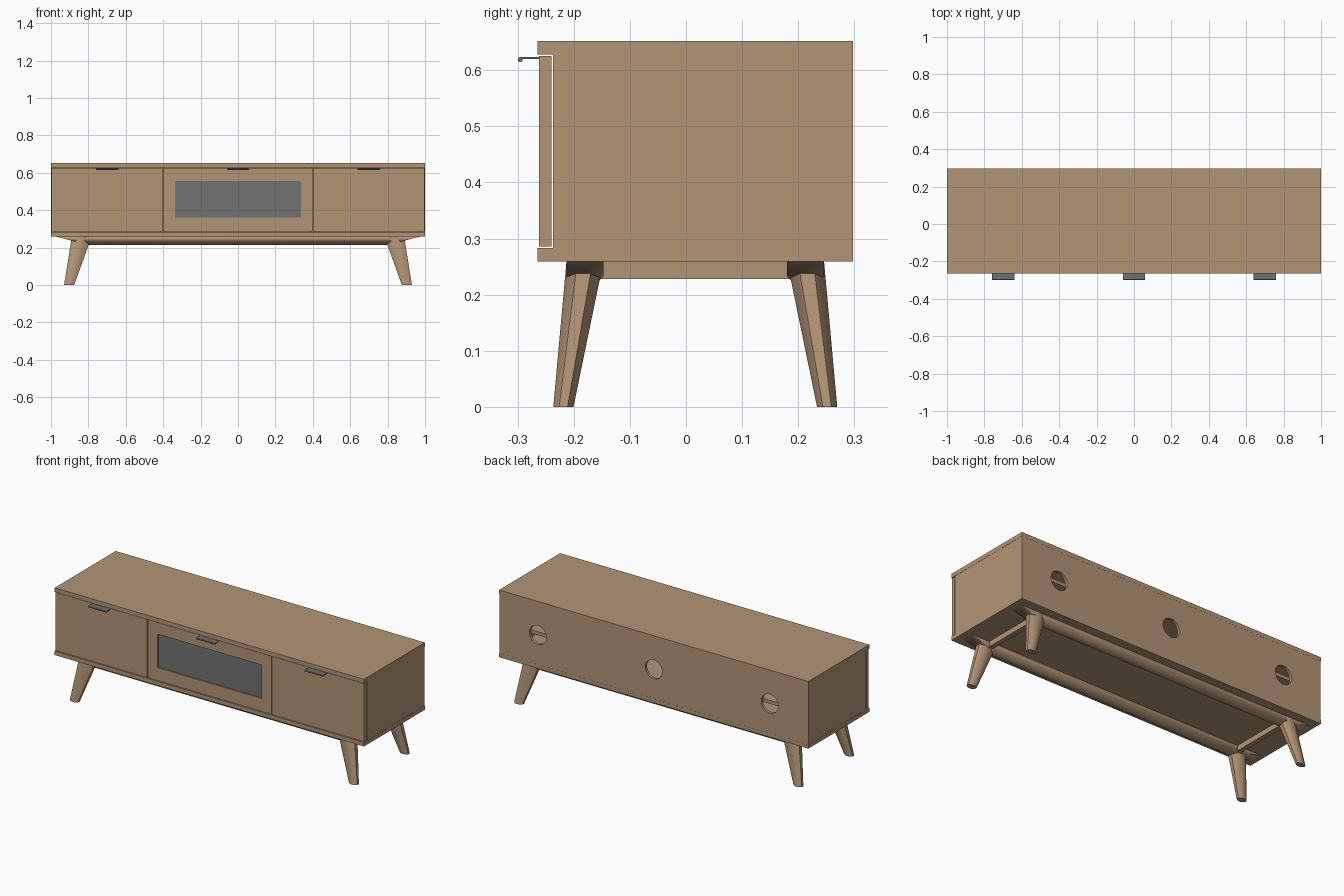
import bpy, bmesh, math
from mathutils import Vector

if "Cube" in bpy.data.objects:
    bpy.data.objects.remove(bpy.data.objects["Cube"])


def material(name, rgb):
    m = bpy.data.materials.new(name)
    m.diffuse_color = (*rgb, 1)
    m.use_nodes = True
    m.node_tree.nodes["Principled BSDF"].inputs["Base Color"].default_value = m.diffuse_color
    return m


WOOD = material("light wood", (0.45, 0.30, 0.18))
GLASS = material("smoked glass", (0.17, 0.17, 0.17))
METAL = material("grey metal", (0.16, 0.165, 0.17))


def make_object(name, bm, mat, smooth=False):
    bmesh.ops.recalc_face_normals(bm, faces=bm.faces[:])
    me = bpy.data.meshes.new(name)
    bm.to_mesh(me)
    bm.free()
    me.materials.append(mat)
    ob = bpy.data.objects.new(name, me)
    bpy.context.collection.objects.link(ob)
    if smooth:
        bpy.ops.object.select_all(action='DESELECT')
        ob.select_set(True)
        bpy.context.view_layer.objects.active = ob
        bpy.ops.object.shade_smooth_by_angle(angle=math.radians(50))
    return ob


def box(name, x, y, z, mat=WOOD):
    bm = bmesh.new()
    bmesh.ops.create_cube(bm, size=1)
    for v in bm.verts:
        v.co = [(a + b) / 2 + c * (b - a) for (a, b), c in zip((x, y, z), v.co)]
    return make_object(name, bm, mat)


def loft(rings):
    """Closed solid through a list of point rings."""
    bm = bmesh.new()
    vs = [[bm.verts.new(p) for p in r] for r in rings]
    n = len(vs[0])
    for a, b in zip(vs, vs[1:]):
        for i in range(n):
            bm.faces.new((a[i], a[(i + 1) % n], b[(i + 1) % n], b[i]))
    bm.faces.new(vs[0])
    bm.faces.new(vs[-1])
    return bm


# Cabinet shell
box("top_panel", (-1, 1), (-0.265, 0.298), (0.628, 0.652))
box("bottom_panel", (-1, 1), (-0.265, 0.298), (0.259, 0.283))

# Back panel with three cable holes
curve = bpy.data.curves.new("back_outline", 'CURVE')
curve.dimensions = '2D'
curve.fill_mode = 'BOTH'
curve.extrude = 0.008
outlines = [[(-0.976, -0.1725), (0.976, -0.1725), (0.976, 0.1725), (-0.976, 0.1725)]]
for cx in (-0.75, 0, 0.75):
    outlines.append([(cx + 0.055 * math.cos(i * math.tau / 32),
                      0.055 * math.sin(i * math.tau / 32)) for i in range(32)])
for pts in outlines:
    s = curve.splines.new('POLY')
    s.points.add(len(pts) - 1)
    for p, (px, pz) in zip(s.points, pts):
        p.co = (px, pz, 0, 1)
    s.use_cyclic_u = True
temp = bpy.data.objects.new("back_outline", curve)
bpy.context.collection.objects.link(temp)
bm = bmesh.new()
bm.from_mesh(temp.to_mesh())
temp.to_mesh_clear()
bpy.data.objects.remove(temp)
bmesh.ops.remove_doubles(bm, verts=bm.verts[:], dist=1e-5)
for v in bm.verts:
    v.co = (v.co.x, 0.2895 + v.co.z, 0.4555 + v.co.y)
make_object("back_panel", bm, WOOD)

# Sides, dividers, shelves, doors
for side, s in (("left", -1), ("right", 1)):
    def span(a, b):
        return tuple(sorted((s * a, s * b)))
    box(side + "_side_panel", span(0.975, 0.999), (-0.237, 0.2975), (0.283, 0.628))
    box(side + "_divider", span(0.39, 0.414), (-0.237, 0.282), (0.283, 0.628))
    box(side + "_shelf", span(0.414, 0.975), (-0.21, 0.282), (0.446, 0.466))
    box(side + "_door", span(0.404, 0.998), (-0.262, -0.24), (0.286, 0.625))
    box(side + "_frame_stile", span(0.337, 0.4), (-0.262, -0.24), (0.286, 0.625))

# Middle flap with glass
box("frame_lower_rail", (-0.337, 0.337), (-0.262, -0.24), (0.286, 0.361))
box("frame_upper_rail", (-0.337, 0.337), (-0.262, -0.24), (0.557, 0.625))
box("glass_pane", (-0.337, 0.337), (-0.254, -0.248), (0.361, 0.557), GLASS)

# Thin pull handles with a rolled lip
for label, cx in (("left", -0.7), ("middle", 0), ("right", 0.7)):
    box(label + "_handle_plate", (cx - 0.06, cx + 0.06), (-0.297, -0.262), (0.6205, 0.6235), METAL)
    rings = [[(x, -0.2955 + 0.0045 * math.cos(i * math.tau / 10),
               0.619 + 0.0045 * math.sin(i * math.tau / 10)) for i in range(10)]
             for x in (cx - 0.06, cx + 0.06)]
    make_object(label + "_handle_lip", loft(rings), METAL, True)

# Base: octagonal rails with slanted ends, splayed tapered legs
MID = 0.0165
OCT = [(math.cos((i + 0.5) * math.tau / 8) / math.cos(math.pi / 8),
        math.sin((i + 0.5) * math.tau / 8) / math.cos(math.pi / 8)) for i in range(8)]
for end, t in (("front", -1), ("back", 1)):
    cy = MID + t * 0.1965
    bm = loft([[(x, cy + 0.033 * a, 0.2465 + 0.033 * b) for a, b in OCT] for x in (-1, 1)])
    cuts = [((0, 0, 0.262), (0, 0, 1))]
    cuts += [((s * 0.97, 0, 0.258), (s * 0.0445, 0, -0.17)) for s in (-1, 1)]
    for co, no in cuts:
        res = bmesh.ops.bisect_plane(bm, geom=bm.verts[:] + bm.edges[:] + bm.faces[:],
                                     plane_co=co, plane_no=Vector(no).normalized(),
                                     clear_outer=True)
        bmesh.ops.holes_fill(bm, edges=[e for e in bm.edges if e.is_boundary], sides=0)
    make_object(end + "_base_rail", bm, WOOD, True)
    for side, s in (("left", -1), ("right", 1)):
        foot = [(s * 0.903 + 0.027 * a, MID + t * 0.235 + 0.018 * b, 0) for a, b in OCT]
        top = [(s * 0.835 + 0.053 * a, cy + 0.033 * b, 0.26) for a, b in OCT]
        make_object(f"{end}_{side}_leg", loft([foot, top]), WOOD, True)

# Cross bars between the front and back legs
for side, s in (("left", -1), ("right", 1)):
    box(side + "_cross_bar", (s * 0.83 - 0.014, s * 0.83 + 0.014),
        (MID - 0.18, MID + 0.18), (0.228, 0.26))
